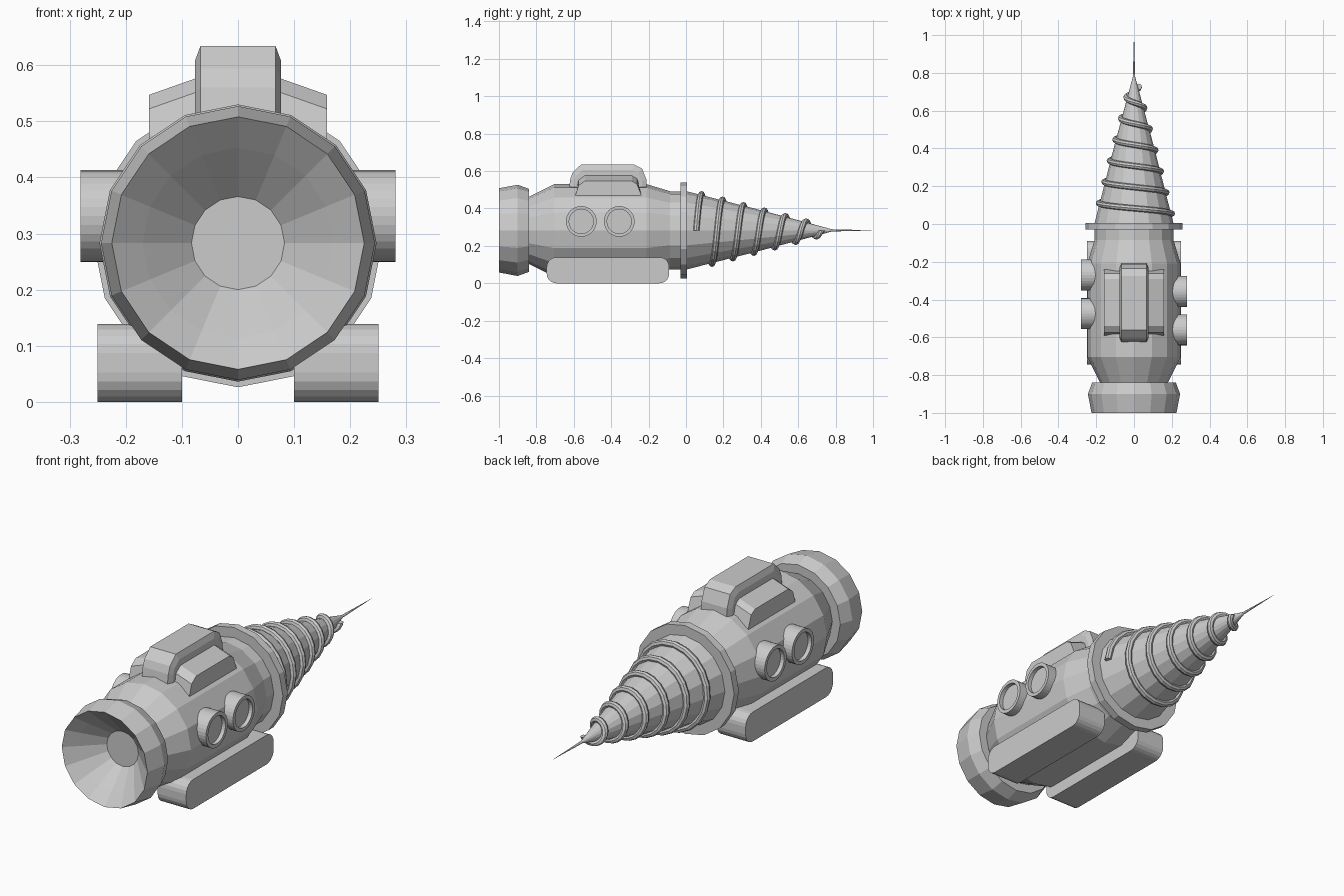
import bpy, bmesh
from math import pi, sin, cos

if "Cube" in bpy.data.objects:
    bpy.data.objects.remove(bpy.data.objects["Cube"])

AXIS_Z = 0.283   # height of the hull axis


def finish(name, bm):
    bmesh.ops.remove_doubles(bm, verts=bm.verts, dist=1e-6)
    bmesh.ops.recalc_face_normals(bm, faces=bm.faces)
    me = bpy.data.meshes.new(name)
    bm.to_mesh(me)
    bm.free()
    ob = bpy.data.objects.new(name, me)
    bpy.context.collection.objects.link(ob)
    return ob


def loft(name, rings):
    """Skin closed rings of equal length and cap both ends."""
    bm = bmesh.new()
    vs = [[bm.verts.new(p) for p in r] for r in rings]
    n = len(rings[0])
    for a, b in zip(vs, vs[1:]):
        for i in range(n):
            j = (i + 1) % n
            bm.faces.new((a[i], a[j], b[j], b[i]))
    bm.faces.new(vs[0])
    bm.faces.new(vs[-1])
    return finish(name, bm)


def lathe(name, profile, n=16):
    """Turn (y, radius) points around the hull axis."""
    return loft(name, [[(r * sin(2 * pi * k / n), y, AXIS_Z + r * cos(2 * pi * k / n))
                        for k in range(n)] for y, r in profile])


def side_loft(name, sections, sx=1):
    """Loft (x, [(y, z)...]) sections sideways."""
    return loft(name, [[(sx * x, y, z) for y, z in pts] for x, pts in sections])


# Hull, collar and rear nozzle
lathe("hull", [(-0.86, 0.17), (-0.84, 0.18), (-0.705, 0.247), (-0.21, 0.247),
               (-0.085, 0.209), (0.0, 0.209)])
lathe("drill_collar", [(-0.03, 0.257), (0.006, 0.257)])
lathe("nozzle", [(-0.865, 0.083), (-0.95, 0.17), (-1.0, 0.225), (-0.9, 0.244),
                 (-0.84, 0.222), (-0.84, 0.10)])

# Drill cone with a needle tip
lathe("drill_cone", [(0.0, 0.21), (0.4, 0.108), (0.78, 0.006), (1.0, 0.0004)])

# Spiral ridge wound six turns around the cone
TURNS, STEPS, SIDES = 6, 20, 8
rings = []
for i in range(TURNS * STEPS + 1):
    t = i / STEPS
    a = 2 * pi * t
    y = 0.055 + 0.112 * t
    rad = 0.21 - 0.2615 * y + 0.006
    ring = []
    for k in range(SIDES):
        b = 2 * pi * k / SIDES
        r = rad + 0.016 * cos(b)
        ring.append((r * cos(a), y + 0.016 * sin(b), AXIS_Z + r * sin(a)))
    rings.append(ring)
loft("drill_spiral", rings)


# Skids: rounded bars under each side
def rounded_rect(y0, y1, z0, z1, r, seg=5):
    pts = []
    for q, (cy, cz) in enumerate([(y1 - r, z1 - r), (y0 + r, z1 - r),
                                  (y0 + r, z0 + r), (y1 - r, z0 + r)]):
        for s in range(seg + 1):
            a = pi / 2 * (q + s / seg)
            pts.append((cy + r * cos(a), cz + r * sin(a)))
    return pts


skid = rounded_rect(-0.745, -0.09, 0.0, 0.139, 0.052)
for side, sx in (("right", 1), ("left", -1)):
    side_loft("skid_" + side, [(0.1, skid), (0.25, skid)], sx)


# Portholes: recessed discs inside raised rims, staggered between sides
def circle(y, r, n=32):
    return [(y + r * cos(2 * pi * k / n), 0.331 + r * sin(2 * pi * k / n)) for k in range(n)]


for side, sx, ys in (("right", 1, (-0.357, -0.56)), ("left", -1, (-0.27, -0.475))):
    for i, y in enumerate(ys):
        side_loft(f"porthole_{side}_{i + 1}",
                  [(0.17, circle(y, 0.082)), (0.281, circle(y, 0.082)),
                   (0.281, circle(y, 0.065)), (0.262, circle(y, 0.065))], sx)

# Cabin on top with chamfered edges
outer = [(-0.63, 0.48), (-0.618, 0.56), (-0.605, 0.594), (-0.562, 0.634),
         (-0.275, 0.634), (-0.235, 0.613), (-0.212, 0.555), (-0.206, 0.48)]
inner = [(-0.605, 0.48), (-0.594, 0.555), (-0.585, 0.578), (-0.55, 0.607),
         (-0.288, 0.607), (-0.256, 0.592), (-0.237, 0.548), (-0.231, 0.48)]
side_loft("cabin", [(-0.077, inner), (-0.067, outer), (0.067, outer), (0.077, inner)])

# Cabin side blocks with tops sloping outward
low = [(-0.59, 0.43), (-0.59, 0.475), (-0.575, 0.522), (-0.54, 0.547),
       (-0.29, 0.547), (-0.262, 0.53), (-0.24, 0.475), (-0.24, 0.43)]
high = [(y, z + (0.035 if z > 0.5 else 0)) for y, z in low]
for side, sx in (("right", 1), ("left", -1)):
    side_loft("cabin_block_" + side, [(0.06, high), (0.159, low)], sx)
